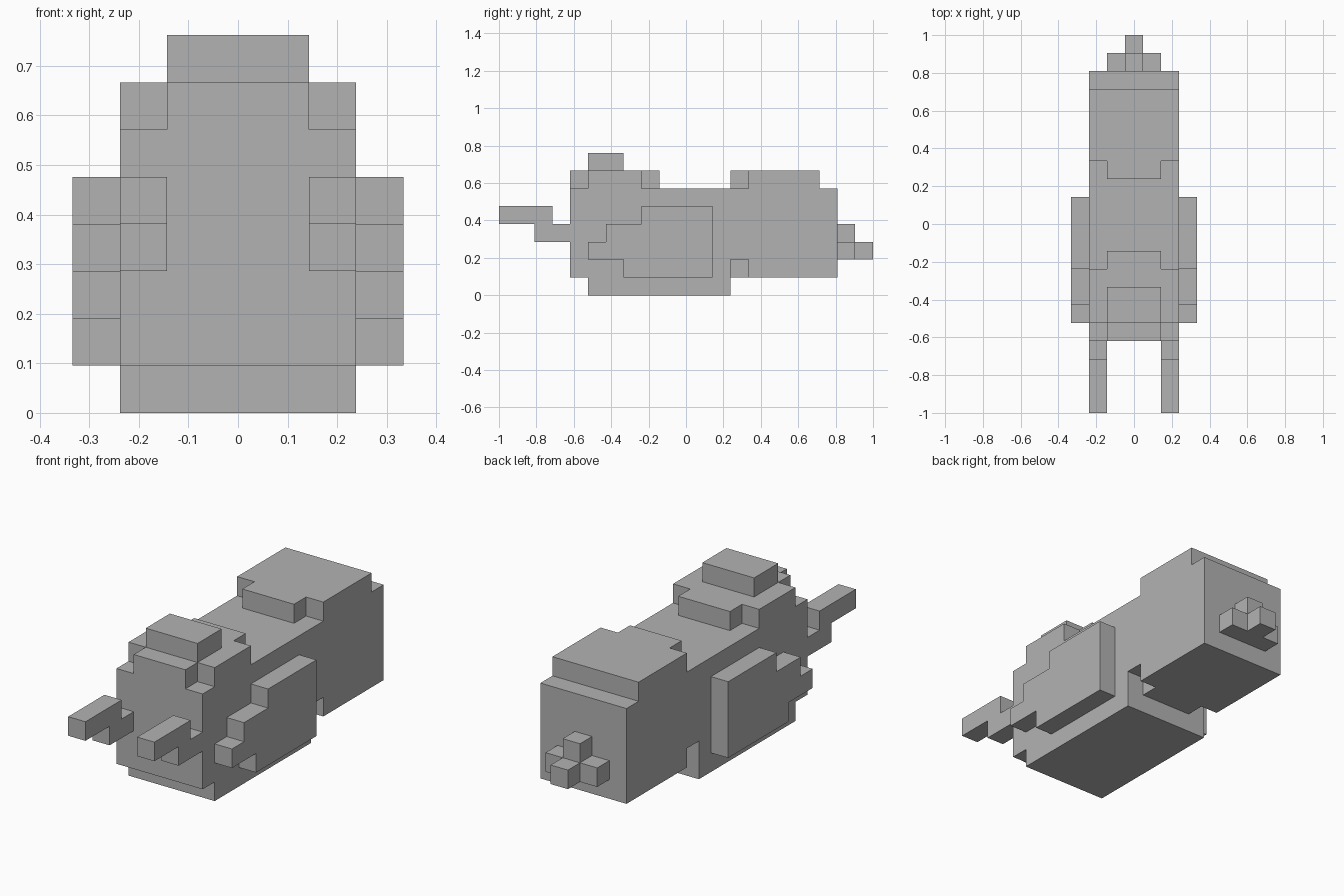
import bpy
import bmesh
from itertools import product
from mathutils import Vector

if "Cube" in bpy.data.objects:
    bpy.data.objects.remove(bpy.data.objects["Cube"], do_unlink=True)

UNIT = 2 / 21                      # size of one block
LENGTH = 21                        # blocks from front to back

grey = bpy.data.materials.new("Plain grey")
grey.use_nodes = True
grey.diffuse_color = (0.45, 0.45, 0.45, 1)
grey.node_tree.nodes["Principled BSDF"].inputs["Base Color"].default_value = grey.diffuse_color


def cells(x, y, z):
    """Blocks in a box: x is an inclusive range of columns, y and z are start and end."""
    return set(product(range(x[0], x[1] + 1), range(*y), range(*z)))


def block_part(name, filled):
    """One clean shell around a set of blocks, with flat areas merged."""
    bm = bmesh.new()
    for cell, axis, side in product(sorted(filled), range(3), (-1, 1)):
        step = [0, 0, 0]
        step[axis] = side
        if tuple(c + s for c, s in zip(cell, step)) in filled:
            continue
        centre = Vector(cell) + Vector((0, 0.5, 0.5)) + Vector(step) / 2
        u, v = Vector(), Vector()
        u[(axis + 1) % 3] = 0.5
        v[(axis + 2) % 3] = 0.5 * side
        corners = (centre - u - v, centre + u - v, centre + u + v, centre - u + v)
        bm.faces.new([bm.verts.new((c - Vector((0, LENGTH / 2, 0))) * UNIT) for c in corners])
    bmesh.ops.remove_doubles(bm, verts=bm.verts, dist=UNIT / 100)
    bmesh.ops.dissolve_limit(bm, angle_limit=0.01, verts=bm.verts, edges=bm.edges)
    mesh = bpy.data.meshes.new(name)
    bm.to_mesh(mesh)
    bm.free()
    mesh.materials.append(grey)
    bpy.context.collection.objects.link(bpy.data.objects.new(name, mesh))


# Body with belly, stepped head top and rump
full, middle = (-2, 2), (-1, 1)
body = cells(full, (4, 19), (1, 6)) | cells(full, (5, 13), (0, 1))
body |= cells(middle, (4, 9), (6, 7)) | cells(full, (5, 8), (6, 7))
body |= cells(middle, (13, 18), (6, 7)) | cells(full, (14, 18), (6, 7))
for x in full:                     # notches in front of the rump
    body -= cells((x, x), (13, 14), (1, 2))
body |= cells(middle, (5, 7), (7, 8))   # crest on the head
block_part("body", body)

# Tusks and stepped side flaps, mirrored
for side, label in ((1, "left"), (-1, "right")):
    tusk_x, flap_x = (2 * side,) * 2, (3 * side,) * 2
    block_part("tusk_" + label, cells(tusk_x, (2, 4), (3, 4)) | cells(tusk_x, (0, 3), (4, 5)))
    flap = set()
    for row, front in enumerate((7, 5, 6, 8), start=1):
        flap |= cells(flap_x, (front, 12), (row, row + 1))
    block_part("side_flap_" + label, flap)

# Tail
block_part("tail", cells(middle, (19, 20), (2, 3)) | cells((0, 0), (19, 20), (3, 4))
           | cells((0, 0), (20, 21), (2, 3)))
